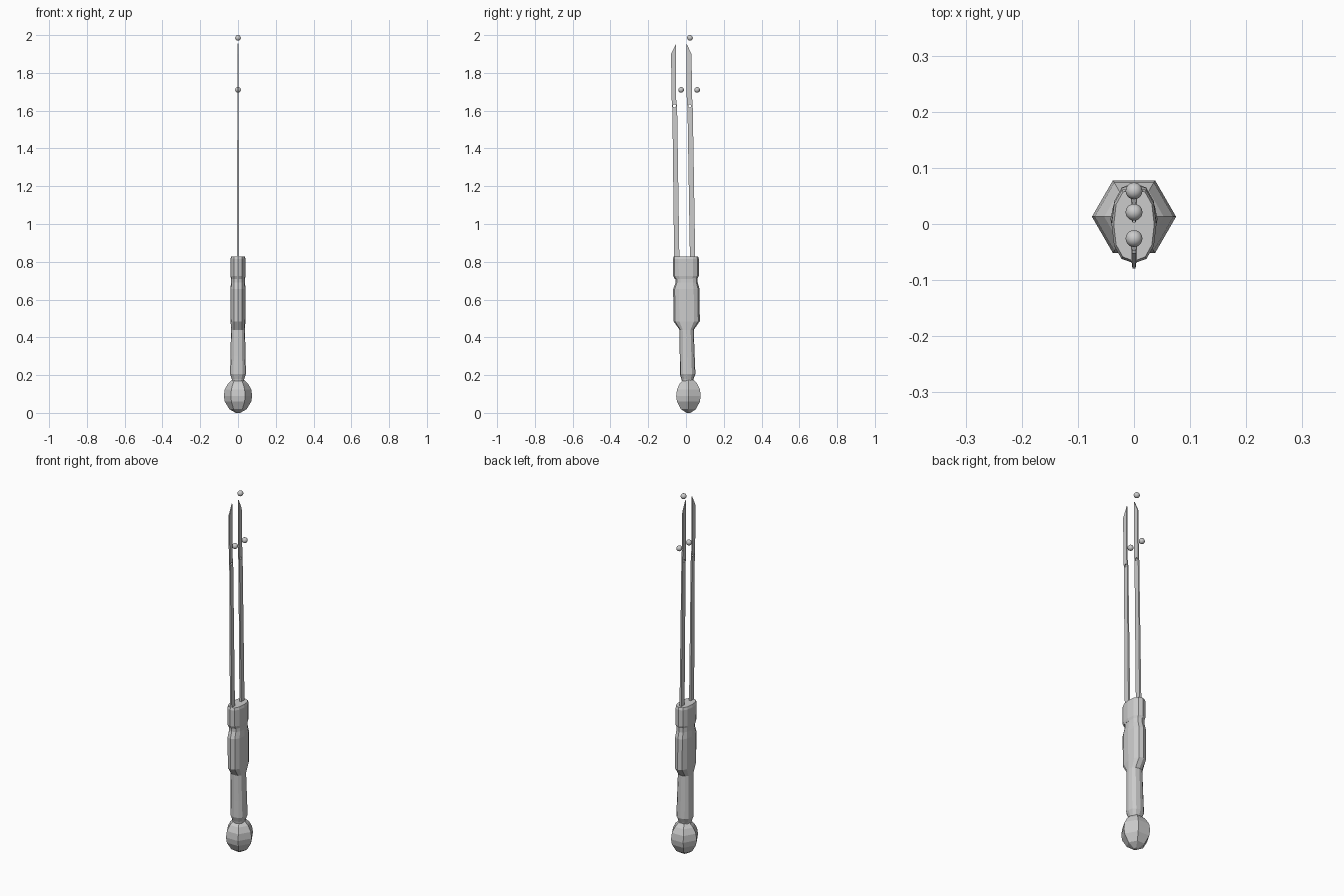
import bpy, bmesh, math
from mathutils import Matrix

if "Cube" in bpy.data.objects:
    bpy.data.objects.remove(bpy.data.objects["Cube"])


def finish(name, bm):
    bmesh.ops.recalc_face_normals(bm, faces=bm.faces)
    me = bpy.data.meshes.new(name)
    bm.to_mesh(me)
    bm.free()
    ob = bpy.data.objects.new(name, me)
    bpy.context.collection.objects.link(ob)
    return ob


def loft(name, rings, sides, power=1.0):
    """Stack of elliptical rings: (z, half width x, y min, y max)."""
    bm = bmesh.new()
    loops = []
    for z, hx, y0, y1 in rings:
        loop = []
        for i in range(sides):
            a = 2 * math.pi * i / sides
            c, s = math.cos(a), math.sin(a)
            x = hx * math.copysign(abs(c) ** power, c)
            y = (y0 + y1) / 2 + (y1 - y0) / 2 * math.copysign(abs(s) ** power, s)
            loop.append(bm.verts.new((x, y, z)))
        loops.append(loop)
    for a, b in zip(loops, loops[1:]):
        for i in range(sides):
            j = (i + 1) % sides
            bm.faces.new((a[i], a[j], b[j], b[i]))
    bm.faces.new(loops[0])
    bm.faces.new(loops[-1])
    return finish(name, bm)


def blade(name, outline, hole_y):
    """Thin slab tapering in thickness upward, with a pierced hole."""
    bm = bmesh.new()
    half = lambda z: 0.006 - 0.0035 * (z - 0.75) / 1.2
    left = [bm.verts.new((-half(z), y, z)) for y, z in outline]
    right = [bm.verts.new((half(z), y, z)) for y, z in outline]
    bm.faces.new(left)
    bm.faces.new(right)
    n = len(outline)
    for i in range(n):
        j = (i + 1) % n
        bm.faces.new((left[i], left[j], right[j], right[i]))
    ob = finish(name, bm)
    cb = bmesh.new()
    bmesh.ops.create_cone(cb, cap_ends=True, segments=10, radius1=0.008, radius2=0.008, depth=0.1,
                          matrix=Matrix.Translation((0, hole_y, 1.625)) @ Matrix.Rotation(math.pi / 2, 4, 'Y'))
    cutter = finish(name + "_hole_cutter", cb)
    cutter.hide_render = True
    cutter.hide_set(True)
    mod = ob.modifiers.new("hole", 'BOOLEAN')
    mod.object = cutter
    mod.operation = 'DIFFERENCE'
    mod.solver = 'EXACT'


# Six-sided faceted pommel
pommel = [(0.0, 0.012), (0.02, 0.046), (0.06, 0.070), (0.09, 0.075),
          (0.125, 0.070), (0.155, 0.053), (0.175, 0.032)]
loft("pommel", [(z, r, 0.013 - r, 0.013 + r) for z, r in pommel], 6)

# Grip, swelling into the guard, then the waist
loft("grip", [(0.16, 0.030, -0.020, 0.036), (0.18, 0.033, -0.024, 0.040),
              (0.205, 0.042, -0.033, 0.050), (0.30, 0.040, -0.033, 0.046),
              (0.44, 0.037, -0.034, 0.041), (0.485, 0.039, -0.066, 0.073),
              (0.655, 0.040, -0.068, 0.072), (0.69, 0.037, -0.055, 0.062),
              (0.73, 0.036, -0.055, 0.062)], 12, 0.85)

# Collar holding the blades
loft("collar", [(0.71, 0.037, -0.060, 0.060), (0.725, 0.040, -0.068, 0.068),
                (0.815, 0.040, -0.070, 0.068), (0.828, 0.036, -0.066, 0.064)], 12, 0.85)

# Twin prongs, both leaning slightly toward the front
blade("front_blade", [(-0.062, 0.75), (-0.034, 0.75), (-0.047, 1.62), (-0.052, 1.66),
                      (-0.052, 1.955), (-0.079, 1.90), (-0.076, 1.66), (-0.072, 1.61)], -0.061)
blade("back_blade", [(0.022, 0.75), (0.050, 0.75), (0.036, 1.61), (0.033, 1.66),
                     (0.029, 1.90), (0.003, 1.955), (0.004, 1.66), (0.008, 1.61)], 0.020)

# Floating beads near the tips
for i, (y, z) in enumerate([(0.021, 1.985), (0.059, 1.71), (-0.026, 1.71)]):
    bpy.ops.mesh.primitive_uv_sphere_add(segments=20, ring_count=12, radius=0.015, location=(0, y, z))
    bpy.context.object.name = f"bead_{i + 1}"
    bpy.ops.object.shade_smooth()
